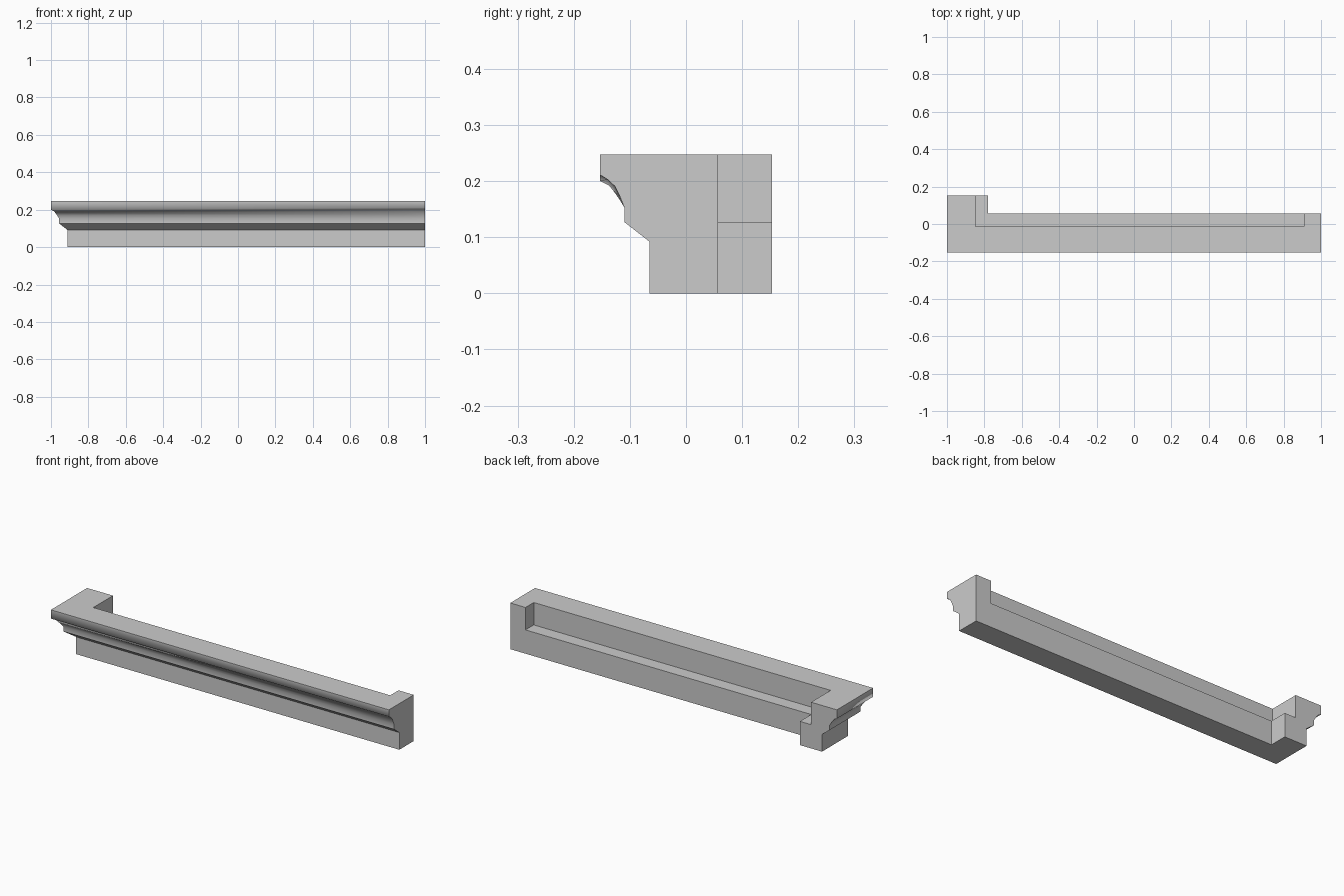
import bpy, bmesh, math
from mathutils import Vector

cube = bpy.data.objects.get("Cube")
if cube:
    bpy.data.objects.remove(cube, do_unlink=True)

TOP, LEDGE, FRONT = 0.247, 0.127, -0.153

# Moulding section as (depth from outer face, height)
COVE_CORNER = [(0, 0.2), (0.016, 0.192), (0.024, 0.182), (0.034, 0.168), (0.043, 0.153)]
COVE_END = [(0, 0.211), (0.013, 0.203), (0.026, 0.191), (0.035, 0.173), (0.043, 0.153)]
FOOT = [(0.043, LEDGE), (0.088, 0.092), (0.088, 0)]


def section(cove, inner, back, filled=False):
    rebate = [(back, TOP)] if filled else [(inner, LEDGE)]
    return [(0, TOP)] + cove + FOOT + [(back, 0), (back, LEDGE)] + rebate + [(inner, TOP)]


def blend(t):
    return [(a[0] + (b[0] - a[0]) * t, a[1] + (b[1] - a[1]) * t)
            for a, b in zip(COVE_CORNER, COVE_END)]


# Stations along the sweep: return end, mitre, rebate stop, closed right end
side = section(COVE_CORNER, 0.153, 0.219)
main = section(COVE_CORNER, 0.14, 0.21)
stop = 0.91
near = blend((stop + 1) / 2)
rings = [
    [(-1 + d, -FRONT, z) for d, z in side],
    [(-1 + s[0], FRONT + m[0], m[1]) for s, m in zip(side, main)],
    [(stop, FRONT + d, z) for d, z in section(near, 0.14, 0.21)],
    [(stop, FRONT + d, z) for d, z in section(near, 0.14, 0.21, True)],
    [(1, FRONT + d, z) for d, z in section(COVE_END, 0.14, 0.21, True)],
]

# Skin the stations and cap both ends
bm = bmesh.new()
loops = [[bm.verts.new(p) for p in ring] for ring in rings]
count = len(loops[0])
for a, b in zip(loops, loops[1:]):
    for i in range(count):
        j = (i + 1) % count
        if any((p.co - q.co).length > 1e-5 for p, q in ((a[i], b[i]), (a[j], b[j]))):
            bm.faces.new((a[i], a[j], b[j], b[i]))
bm.faces.new(loops[0])
bm.faces.new(loops[-1])
bmesh.ops.remove_doubles(bm, verts=bm.verts[:], dist=1e-5)
bmesh.ops.recalc_face_normals(bm, faces=bm.faces[:])

# Smooth only the fascia and cove, keeping the mitre and arrises crisp
bm.normal_update()
for f in bm.faces:
    c, n = f.calc_center_median(), f.normal
    on_front = n.y < -0.1 and c.y < FRONT + 0.1
    on_side = n.x < -0.1 and c.x < -0.9
    f.smooth = (on_front or on_side) and c.z > LEDGE
for e in bm.edges:
    e.smooth = e.calc_face_angle(math.pi) < math.radians(66)

mesh = bpy.data.meshes.new("cornice_moulding")
bm.to_mesh(mesh)
bm.free()
cornice = bpy.data.objects.new("cornice_moulding", mesh)
bpy.context.collection.objects.link(cornice)

# Plain grey finish
grey = bpy.data.materials.new("plain_grey")
grey.use_nodes = True
colour = (0.6, 0.6, 0.6, 1)
grey.diffuse_color = colour
grey.node_tree.nodes["Principled BSDF"].inputs["Base Color"].default_value = colour
mesh.materials.append(grey)
